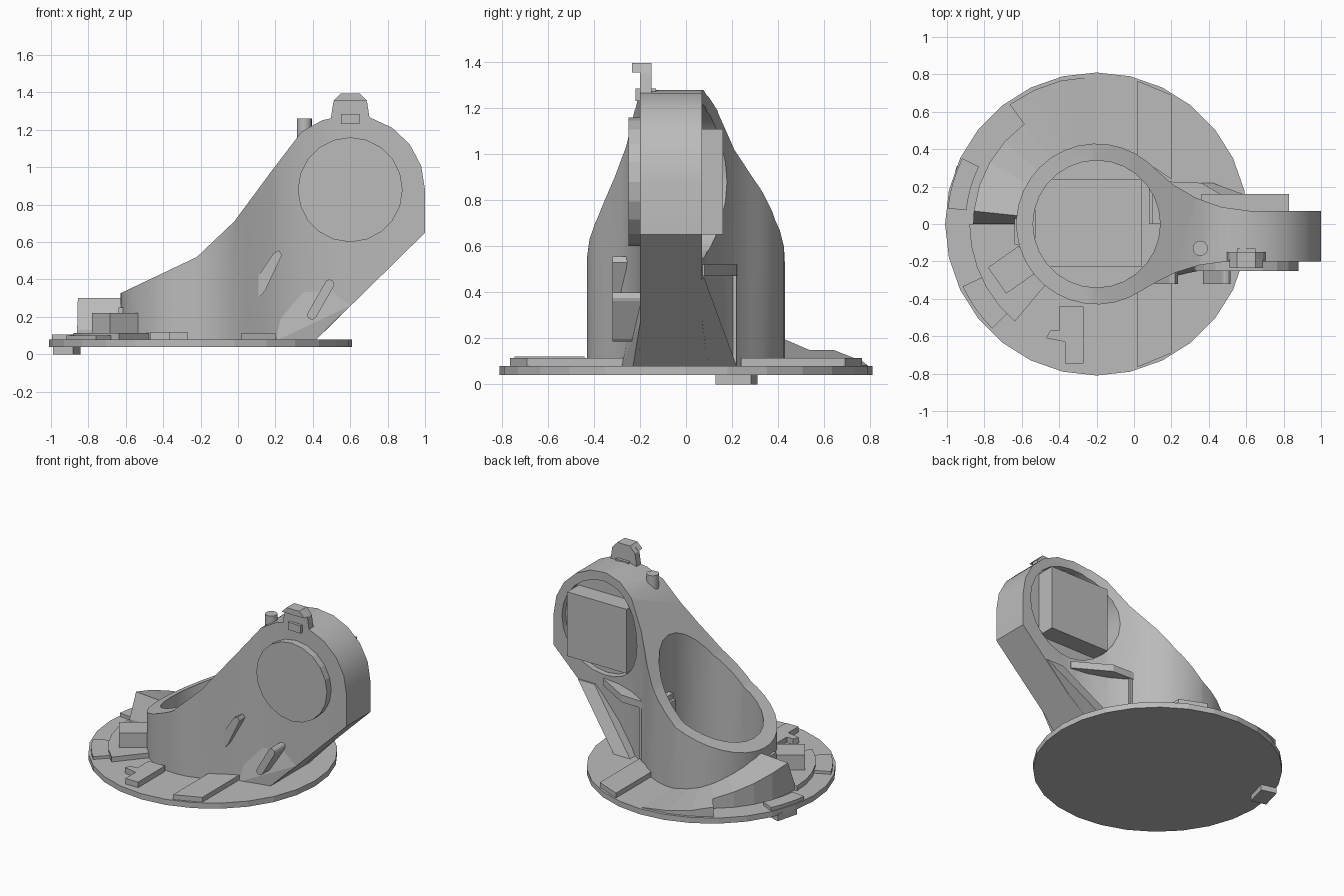
import bpy, bmesh
from math import sin, cos, radians, pi
from mathutils import Matrix, Vector

cube = bpy.data.objects.get("Cube")
if cube:
    bpy.data.objects.remove(cube, do_unlink=True)

grey = bpy.data.materials.new("plain_grey")
grey.use_nodes = True
grey.diffuse_color = (0.5, 0.5, 0.5, 1)
grey.node_tree.nodes["Principled BSDF"].inputs["Base Color"].default_value = (0.5, 0.5, 0.5, 1)

CX = -0.2            # centre of the base and tube
HX, HZ = 0.6, 0.88   # centre of the arm head


def finish(name, bm, smooth=False):
    bmesh.ops.recalc_face_normals(bm, faces=bm.faces)
    mesh = bpy.data.meshes.new(name)
    bm.to_mesh(mesh)
    bm.free()
    mesh.materials.append(grey)
    ob = bpy.data.objects.new(name, mesh)
    bpy.context.collection.objects.link(ob)
    if smooth:
        shade(ob)
    return ob


def shade(ob):
    bpy.ops.object.select_all(action='DESELECT')
    ob.select_set(True)
    bpy.context.view_layer.objects.active = ob
    bpy.ops.object.shade_smooth_by_angle(angle=radians(28))


def prism(name, pts, axis, lo, hi, smooth=False):
    """Extrude a flat outline along x, y or z."""
    place = {'x': lambda a, b, t: (t, a, b),
             'y': lambda a, b, t: (a, t, b),
             'z': lambda a, b, t: (a, b, t)}[axis]
    bm = bmesh.new()
    low = [bm.verts.new(place(a, b, lo)) for a, b in pts]
    high = [bm.verts.new(place(a, b, hi)) for a, b in pts]
    bm.faces.new(low)
    bm.faces.new(high)
    for i in range(len(pts)):
        j = (i + 1) % len(pts)
        bm.faces.new((low[i], low[j], high[j], high[i]))
    return finish(name, bm, smooth)


def arc(cx, cy, r, a0, a1, n):
    """Points on an arc, in degrees, both ends included."""
    steps = [radians(a0 + (a1 - a0) * i / n) for i in range(n + 1)]
    return [(cx + r * cos(a), cy + r * sin(a)) for a in steps]


def ring(cx, cy, r, n):
    return arc(cx, cy, r, 0, 360, n)[:-1]


def box(name, x, y, z, turn=0):
    bm = bmesh.new()
    bmesh.ops.create_cube(bm, size=1)
    spans = (x, y, z)
    size = [b - a for a, b in spans]
    mid = [(a + b) / 2 for a, b in spans]
    bm.transform(Matrix.Translation(mid) @ Matrix.Rotation(radians(turn), 4, 'Z')
                 @ Matrix.Diagonal((*size, 1)))
    return finish(name, bm)


def sector(name, r0, r1, z0, stations):
    """Ring segment about the tube axis; stations are (degrees, top height)."""
    bm = bmesh.new()
    rows = []
    for deg, top in stations:
        c, s = cos(radians(deg)), sin(radians(deg))
        rows.append([bm.verts.new((CX + r * c, r * s, z))
                     for r, z in ((r0, z0), (r1, z0), (r1, top), (r0, top))])
    for a, b in zip(rows, rows[1:]):
        for i in range(4):
            j = (i + 1) % 4
            bm.faces.new((a[i], a[j], b[j], b[i]))
    bm.faces.new(rows[0])
    bm.faces.new(rows[-1])
    return finish(name, bm)


def hull(name, pts):
    bm = bmesh.new()
    verts = [bm.verts.new(p) for p in pts]
    bmesh.ops.convex_hull(bm, input=verts)
    return finish(name, bm)


def cut(ob, tool, operation='DIFFERENCE'):
    mod = ob.modifiers.new("cut", 'BOOLEAN')
    mod.operation, mod.object, mod.solver = operation, tool, 'EXACT'
    bpy.context.view_layer.objects.active = ob
    bpy.ops.object.modifier_apply(modifier=mod.name)
    bpy.data.objects.remove(tool, do_unlink=True)


# Base disc
prism("base_disc", ring(CX, 0, 0.81, 28), 'z', 0.04, 0.08)

# Tube and arm: plan outline trimmed by the side profile
plan = arc(CX, 0, 0.43, 50, 304, 24)
plan += [(0.12, -0.31), (0.22, -0.26), (0.35, -0.22), (0.5, -0.2), (1.1, -0.2)]
plan += [(1.1, 0.07), (0.62, 0.07), (0.47, 0.09), (0.33, 0.14), (0.21, 0.21), (0.13, 0.28)]
body = prism("tube_and_arm", plan, 'z', 0.06, 1.6)
side = [(-0.7, 0), (-0.7, 0.29), (-0.62, 0.33), (-0.22, 0.52), (-0.02, 0.71),
        (0.18, 0.98), (0.34, 1.19)]
side += arc(HX, HZ, 0.4, 112, 0, 6) + [(1.0, 0.65), (0.42, 0.08), (0.34, 0)]
cut(body, prism("profile_tool", side, 'y', -1, 1), 'INTERSECT')
cut(body, prism("bore_tool", ring(CX, 0, 0.34, 28), 'z', -0.2, 2))
cut(body, prism("recess_tool", ring(HX, HZ, 0.335, 24), 'y', 0.03, 0.5))
shade(body)
box("bore_floor", (-0.53, 0.04), (-0.23, 0.24), (0.07, 0.09))

# Head covers
prism("front_cover", ring(HX, HZ, 0.28, 20), 'y', -0.25, -0.19)
box("back_block", (0.36, 0.83), (0.02, 0.16), (0.65, 1.11))

# Strut and web behind the arm
hull("back_strut", [(x + d, y, z) for x, z, w in ((0.42, 0.08, 0.22), (0.58, 0.24, 0.15),
                                                  (0.8, 0.46, 0.08))
                    for d in (0, -0.13) for y in (0, w)])
hull("back_web", [(x, y, z) for x, y in ((0.1, 0), (0.1, 0.23), (0.36, 0.22), (0.6, 0.08), (0.6, 0))
                  for z in (0.47, 0.52)])
box("tube_gusset", (0.08, 0.22), (0, 0.22), (0.07, 0.48))
hull("front_foot", [(0.2, -0.28, 0.07), (0.42, -0.23, 0.08), (0.2, -0.2, 0.07),
                    (0.42, -0.19, 0.08), (0.6, -0.2, 0.26), (0.3, -0.2, 0.5)])

# Slanted ribs on the front of the arm
lower = Vector((0.395, 0.21))
upper = Vector((0.49, 0.375))
along = (upper - lower).normalized()
across = Vector((-along.y, along.x)) * 0.025
rib = []
for centre, start in ((upper, -pi / 2), (lower, pi / 2)):
    for i in range(7):
        a = start + pi * i / 6
        rib.append(tuple(centre + along * cos(a) * 0.025 + across * sin(a)))
prism("lower_rib", rib, 'y', -0.32, -0.15)
prism("upper_rib", [(0.11, 0.3), (0.145, 0.34), (0.235, 0.53), (0.22, 0.555), (0.19, 0.54),
                    (0.11, 0.42)], 'y', -0.32, -0.15)

# Clip and pin on the head
prism("clip_stem", [(0.49, 1.22), (0.71, 1.22), (0.69, 1.35), (0.65, 1.395), (0.55, 1.395),
                    (0.51, 1.35)], 'y', -0.2, -0.15)
prism("clip_lip", [(0.51, 1.355), (0.69, 1.355), (0.65, 1.395), (0.55, 1.395)], 'y', -0.235, -0.19)
box("clip_foot", (0.55, 0.65), (-0.22, -0.13), (1.23, 1.285))
prism("pin", ring(0.355, -0.13, 0.04, 16), 'z', 1.1, 1.26, True)

# Curved ramp round the back of the tube
sector("high_ramp", 0.41, 0.66, 0.07, [(180, 0.13), (174, 0.3), (162, 0.27), (150, 0.23),
                                       (138, 0.19), (126, 0.15)])
sector("low_ramp", 0.41, 0.79, 0.07, [(126, 0.15), (115, 0.12), (104, 0.1), (90, 0.082)])

# Raised tabs at the front and back of the base
for name, s in (("front_tab", -1), ("back_tab", 1)):
    prism(name, [(0.02, s * 0.36), (0.02, s * 0.765), (0.2, s * 0.69), (0.2, s * 0.24)],
          'z', 0.07, 0.115)

# Raised plates and blocks on the right of the base
sector("side_plate", 0.41, 0.68, 0.07, [(d, 0.115) for d in range(180, 231, 10)])
sector("outer_plate", 0.66, 0.79, 0.07, [(d, 0.1) for d in range(205, 226, 5)])
box("side_block", (-0.75, -0.55), (-0.33, -0.16), (0.1, 0.22), 35)
box("side_stop", (-0.64, -0.6), (-0.11, 0.03), (0.1, 0.25))
prism("latch_plate", [(-0.4, -0.44), (-0.27, -0.44), (-0.27, -0.745), (-0.37, -0.745),
                      (-0.37, -0.63), (-0.47, -0.61), (-0.45, -0.57), (-0.4, -0.57)],
      'z', 0.07, 0.12)

# Rim latch with its foot
sector("rim_latch", 0.7, 0.8, 0.05, [(d, 0.105) for d in range(154, 175, 5)])
box("rim_foot", (-0.97, -0.86), (0.14, 0.3), (0, 0.05), -15).scale.y = 1
